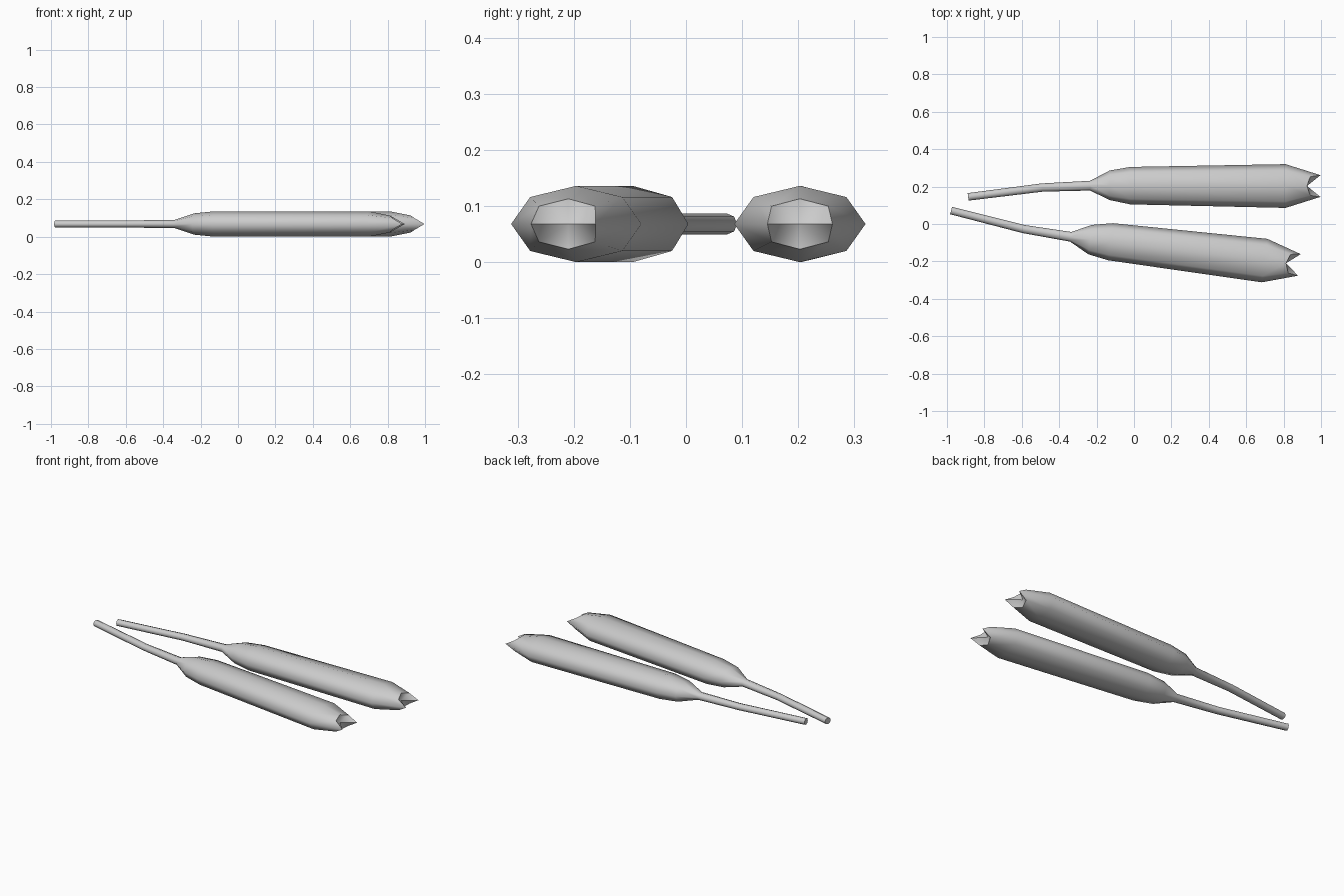
import bpy, bmesh
from math import sin, cos, pi, radians
from mathutils import Matrix, Vector

cube = bpy.data.objects.get("Cube")
if cube:
    bpy.data.objects.remove(cube, do_unlink=True)

grey = bpy.data.materials.new("soft grey")
grey.use_nodes = True
color = (0.6, 0.6, 0.6, 1)
grey.diffuse_color = color
grey.node_tree.nodes["Principled BSDF"].inputs["Base Color"].default_value = color

SIDES = 8
MID_Z = 0.068

# Stations along the axis: x, y, half width, half height
STATIONS = [
    (-0.887, 0.145, 0.020, 0.019),
    (-0.49, 0.195, 0.022, 0.019),
    (-0.235, 0.205, 0.026, 0.022),
    (-0.13, 0.207, 0.079, 0.057),
    (-0.02, 0.205, 0.100, 0.068),
    (0.81, 0.203, 0.117, 0.068),
]


def build_pod(name, matrix):
    bm = bmesh.new()
    rings = []
    for i, (x, y, ry, rz) in enumerate(STATIONS):
        ring = []
        for k in range(SIDES):
            a = 2 * pi * k / SIDES
            # tilt the open stem end square to its bend
            lean = -0.13 * ry * cos(a) if i < 2 else 0
            ring.append(bm.verts.new((x + lean, y + ry * cos(a), MID_Z + rz * sin(a))))
        rings.append(ring)

    # Forked tip: side points reach forward, the middle stays back
    tip = []
    for k in range(SIDES):
        a = 2 * pi * k / SIDES
        c, s = cos(a), sin(a)
        reach = 0.925 + 0.072 * c ** 4
        tip.append(bm.verts.new((reach, 0.203 + 0.058 * (abs(c) ** 0.4) * (1 if c > 0 else -1)
                                 if abs(c) > 0.01 else 0.203, MID_Z + 0.045 * s)))
    rings.append(tip)

    for r0, r1 in zip(rings, rings[1:]):
        for k in range(SIDES):
            j = (k + 1) % SIDES
            bm.faces.new((r0[k], r0[j], r1[j], r1[k]))
    bm.faces.new(rings[0])
    notch = bm.verts.new((0.925, 0.203, MID_Z))
    for k in range(SIDES):
        bm.faces.new((tip[k], tip[(k + 1) % SIDES], notch))

    bm.transform(matrix)
    bmesh.ops.recalc_face_normals(bm, faces=bm.faces)
    mesh = bpy.data.meshes.new(name)
    bm.to_mesh(mesh)
    bm.free()
    mesh.materials.append(grey)
    obj = bpy.data.objects.new(name, mesh)
    bpy.context.collection.objects.link(obj)
    bpy.ops.object.select_all(action='DESELECT')
    obj.select_set(True)
    bpy.context.view_layer.objects.active = obj
    bpy.ops.object.shade_smooth_by_angle(angle=radians(80))
    return obj


# Back pod, and its mirrored twin turned outwards at the front
build_pod("back_pod", Matrix.Identity(4))
mirror = Matrix.Scale(-1, 4, Vector((0, 1, 0)))
build_pod("front_pod", Matrix.Translation((-0.08, 0.106, 0))
          @ Matrix.Rotation(radians(-7.1), 4, 'Z') @ mirror)
